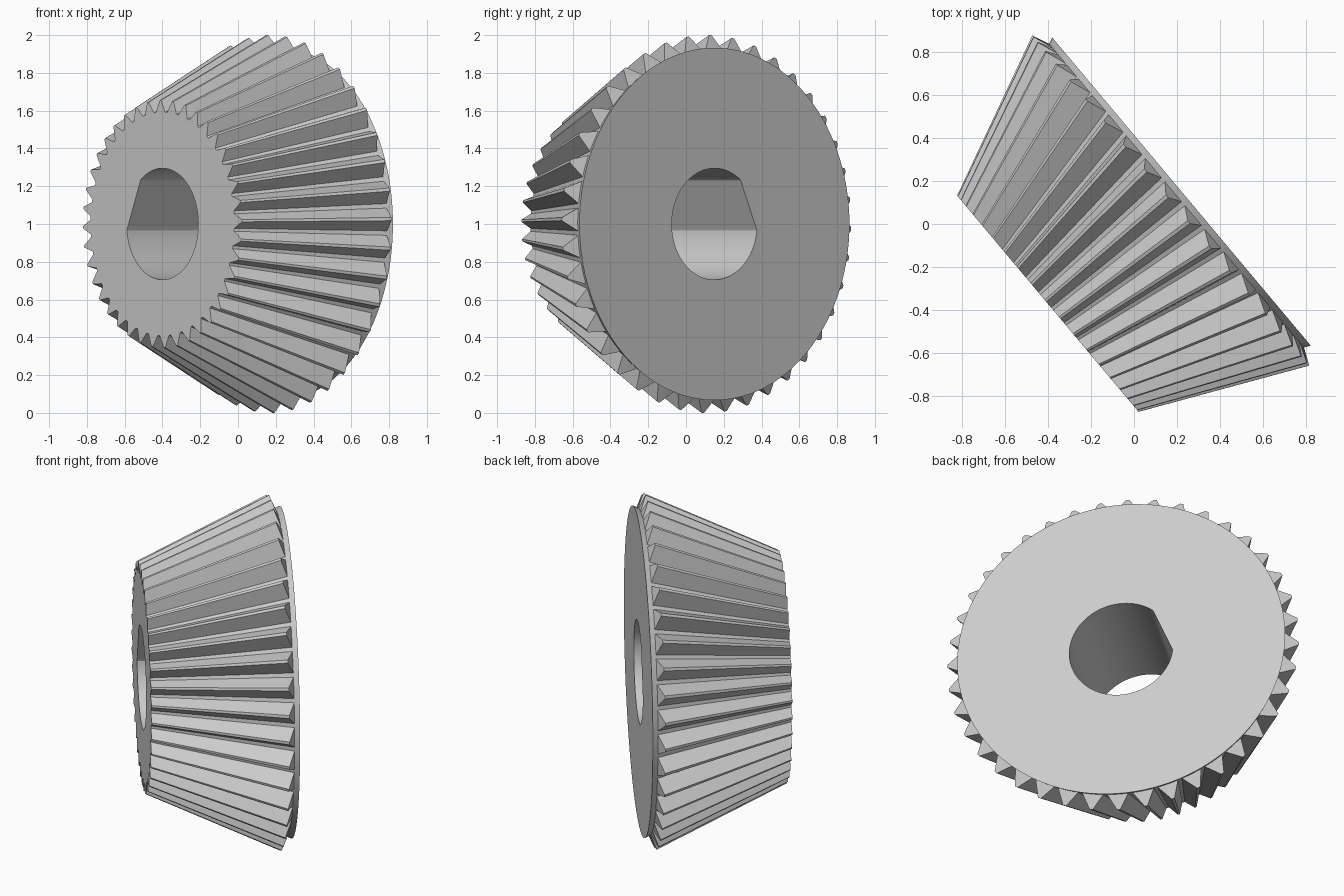
import bpy, bmesh
from math import sin, cos, radians
from mathutils import Vector

cube = bpy.data.objects.get("Cube")
if cube:
    bpy.data.objects.remove(cube, do_unlink=True)

# Gear frame: axis runs from the small face towards the large disc
TURN = radians(40)
AXIS = Vector((cos(TURN), sin(TURN), 0))
SIDE = Vector((sin(TURN), -cos(TURN), 0))
UP = Vector((0, 0, 1))
FACE_CENTRE = Vector((-0.40, -0.37, 1.0))

TEETH = 40
PITCH = 360 / TEETH
PHASE = -1.5
TIP_HALF, ROOT_HALF = 0.5, 3.75
BORE, FLAT, FLAT_ANGLE = 0.295, 0.257, -67

# Four outline points per tooth: (angle, is_tip)
outline = []
for i in range(TEETH):
    centre = PHASE + i * PITCH
    for offset, tip in ((-ROOT_HALF, False), (-TIP_HALF, True),
                        (TIP_HALF, True), (ROOT_HALF, False)):
        outline.append((radians(centre + offset), tip))


def place(angle, radius, depth):
    return (FACE_CENTRE + SIDE * radius * sin(angle)
            + UP * radius * cos(angle) + AXIS * depth)


def bore_radius(angle):
    c = cos(angle - radians(FLAT_ANGLE))
    return min(BORE, FLAT / c) if c > 0 else BORE


bm = bmesh.new()


def toothed_ring(root, tip):
    """Each of root and tip is a (radius, depth) pair."""
    return [bm.verts.new(place(a, *(tip if is_tip else root))) for a, is_tip in outline]


def bore_ring(depth):
    return [bm.verts.new(place(a, bore_radius(a), depth)) for a, _ in outline]


# Rings from the small face, over the teeth and disc rim, back through the bore
ROOT_END = (0.92, 0.78)
RIM = (0.933, 0.81)
rings = [
    bore_ring(0),
    toothed_ring((0.592, 0), (0.655, 0)),
    toothed_ring(ROOT_END, (1.0, 0.745)),
    toothed_ring(ROOT_END, ROOT_END),
    toothed_ring(RIM, RIM),
    bore_ring(RIM[1]),
]
count = len(outline)
for k, ring in enumerate(rings):
    following = rings[(k + 1) % len(rings)]
    for i in range(count):
        j = (i + 1) % count
        bm.faces.new((ring[i], ring[j], following[j], following[i]))

bmesh.ops.remove_doubles(bm, verts=bm.verts, dist=0.0001)
bmesh.ops.recalc_face_normals(bm, faces=bm.faces)

mesh = bpy.data.meshes.new("bevel_gear")
bm.to_mesh(mesh)
bm.free()
gear = bpy.data.objects.new("bevel_gear", mesh)
bpy.context.collection.objects.link(gear)

# Plain grey metal
grey = bpy.data.materials.new("light_grey")
grey.use_nodes = True
colour = (0.6, 0.6, 0.6, 1)
grey.diffuse_color = colour
grey.node_tree.nodes["Principled BSDF"].inputs["Base Color"].default_value = colour
mesh.materials.append(grey)

# Smooth bore and rim, crisp teeth
bpy.ops.object.select_all(action="DESELECT")
gear.select_set(True)
bpy.context.view_layer.objects.active = gear
bpy.ops.object.shade_smooth_by_angle(angle=radians(15))
